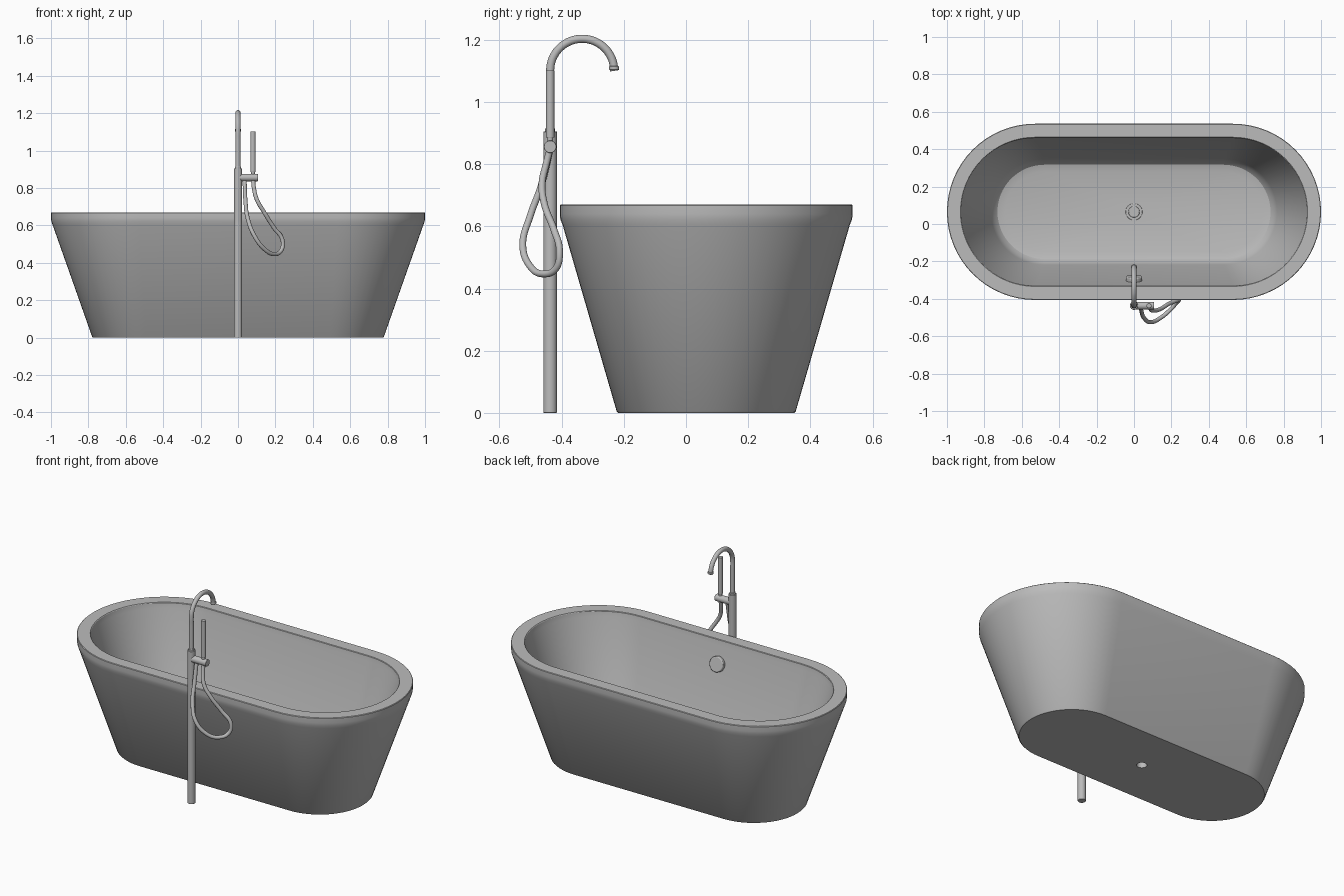
import bpy, bmesh, math
from mathutils import Vector

if "Cube" in bpy.data.objects:
    bpy.data.objects.remove(bpy.data.objects["Cube"])

grey = bpy.data.materials.new("plain_grey")
grey.use_nodes = True
GREY = (0.5, 0.5, 0.5, 1)
grey.diffuse_color = GREY
grey.node_tree.nodes["Principled BSDF"].inputs["Base Color"].default_value = GREY

TUB_Y = 0.065      # tub centre line
POLE_Y = -0.437    # tap centre line
FLOOR = 0.15


def finish(obj, name, angle=30):
    obj.name = name
    obj.data.materials.clear()
    obj.data.materials.append(grey)
    bpy.ops.object.select_all(action='DESELECT')
    obj.select_set(True)
    bpy.context.view_layer.objects.active = obj
    bpy.ops.object.shade_smooth_by_angle(angle=math.radians(angle))
    return obj


def rod(name, start, end, radius, bevel=0.0):
    """Cylinder between two points, with optional softened ends."""
    a, b = Vector(start), Vector(end)
    bpy.ops.mesh.primitive_cylinder_add(vertices=40, radius=radius, depth=(b - a).length,
                                        location=(a + b) / 2)
    obj = bpy.context.object
    obj.rotation_euler = (b - a).to_track_quat('Z', 'Y').to_euler()
    if bevel:
        mod = obj.modifiers.new("soft_ends", 'BEVEL')
        mod.width, mod.segments = bevel, 3
    return finish(obj, name, 40)


def pipe(name, points, radius):
    """Round pipe along a smooth path."""
    curve = bpy.data.curves.new(name, 'CURVE')
    curve.dimensions = '3D'
    curve.bevel_depth, curve.bevel_resolution = radius, 6
    curve.resolution_u, curve.use_fill_caps = 10, True
    spline = curve.splines.new('BEZIER')
    spline.bezier_points.add(len(points) - 1)
    for bp, p in zip(spline.bezier_points, points):
        bp.co = p
        bp.handle_left_type = bp.handle_right_type = 'AUTO'
    obj = bpy.data.objects.new(name, curve)
    bpy.context.collection.objects.link(obj)
    bpy.ops.object.select_all(action='DESELECT')
    obj.select_set(True)
    bpy.context.view_layer.objects.active = obj
    bpy.ops.object.convert(target='MESH')
    return finish(bpy.context.object, name, 50)


def stadium(bm, half_x, half_y, z, steps=32):
    """Ring of vertices: two half circles joined by straight sides."""
    ring = []
    for side in (1, -1):
        for i in range(steps + 1):
            t = math.pi * (i / steps - 0.5)
            x = half_x - half_y + half_y * math.cos(t)
            ring.append(bm.verts.new((side * x, TUB_Y + side * half_y * math.sin(t), z)))
    return ring


# Tub: closed loft from the drain hole, around the shell and back to the hole
profile = [
    (0.028, 0.028, 0), (0.775, 0.283, 0), (0.78, 0.288, 0.005),
    (0.992, 0.462, 0.605), (0.998, 0.469, 0.622), (1.0, 0.471, 0.64), (1.0, 0.471, 0.667),
    (0.997, 0.468, 0.67), (0.928, 0.399, 0.67), (0.925, 0.396, 0.667), (0.92, 0.392, 0.64),
    (0.765, 0.283, 0.215), (0.75, 0.27, 0.18), (0.73, 0.252, 0.16), (0.69, 0.215, FLOOR),
    (0.028, 0.028, FLOOR),
]
bm = bmesh.new()
rings = [stadium(bm, *p) for p in profile]
for low, high in zip(rings, rings[1:] + rings[:1]):
    for i in range(len(low)):
        j = (i + 1) % len(low)
        bm.faces.new((low[i], low[j], high[j], high[i]))
bmesh.ops.remove_doubles(bm, verts=bm.verts, dist=1e-5)
bmesh.ops.recalc_face_normals(bm, faces=bm.faces)
mesh = bpy.data.meshes.new("tub")
bm.to_mesh(mesh)
bm.free()
tub = bpy.data.objects.new("tub", mesh)
bpy.context.collection.objects.link(tub)
finish(tub, "tub")

# Drain plug and overflow cap
rod("drain_flange", (0, TUB_Y, FLOOR - 0.01), (0, TUB_Y, FLOOR + 0.004), 0.045, 0.002)
rod("drain_plug", (0, TUB_Y, FLOOR), (0, TUB_Y, FLOOR + 0.012), 0.03, 0.004)
wall = Vector((0, -0.302, 0.54))
normal = Vector((0, 0.97, 0.25)).normalized()
rod("overflow_cap", wall - normal * 0.01, wall + normal * 0.022, 0.044, 0.005)

# Floor standing tap: post, collar and goose neck spout
rod("tap_post", (0, POLE_Y, 0), (0, POLE_Y, 0.905), 0.022, 0.002)
rod("spout_collar", (0, POLE_Y, 0.9), (0, POLE_Y, 0.915), 0.016, 0.002)
BEND = 0.103
neck = [(0, POLE_Y, z) for z in (0.89, 1.0, 1.06)]
for i in range(13):
    t = math.pi * (1 - i / 12)
    neck.append((0, POLE_Y + BEND * (1 + math.cos(t)), 1.1 + BEND * math.sin(t)))
pipe("spout", neck, 0.013)
tip_y = POLE_Y + 2 * BEND
rod("spout_tip", (0, tip_y, 1.103), (0, tip_y, 1.115), 0.016, 0.002)

# Mixer arm carrying the hand shower
rod("mixer_arm", (0, POLE_Y, 0.856), (0.107, POLE_Y, 0.856), 0.02, 0.002)
rod("shower_holder", (0.08, POLE_Y, 0.86), (0.08, POLE_Y, 0.89), 0.01)
rod("hand_shower", (0.08, POLE_Y, 0.885), (0.08, POLE_Y, 1.103), 0.0135, 0.002)

# Hanging hose loop
pipe("shower_hose", [
    (0.035, POLE_Y, 0.85), (0.04, -0.466, 0.73), (0.052, -0.5, 0.637), (0.09, -0.525, 0.54),
    (0.145, -0.5, 0.47), (0.19, -0.462, 0.447), (0.23, -0.418, 0.465), (0.238, -0.407, 0.52),
    (0.19, -0.425, 0.59), (0.14, -0.455, 0.67), (0.1, -0.463, 0.74), (0.085, -0.45, 0.8),
    (0.08, POLE_Y, 0.85)], 0.011)
